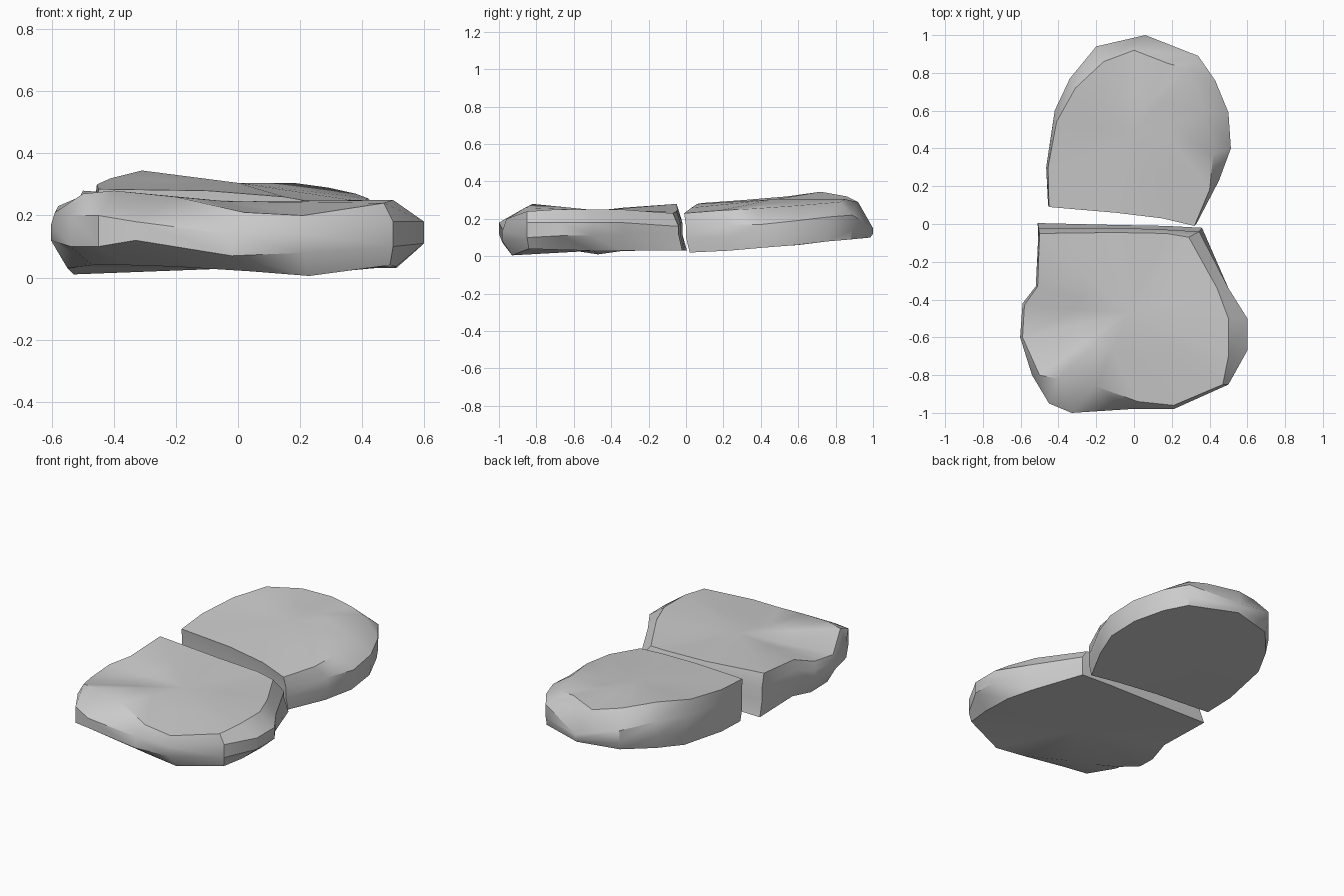
import bpy, bmesh, math
from mathutils import Vector


def slab(name, top, girth, bottom, crown):
    """Loft bottom rim -> girth band (low, high) -> top rim, then fan the caps."""
    bm = bmesh.new()
    outlines = [
        bottom,
        [(x, y, lo) for x, y, lo, hi in girth],
        [(x, y, hi) for x, y, lo, hi in girth],
        top,
    ]
    rings = [[bm.verts.new(p) for p in ring] for ring in outlines]
    n = len(top)
    for a, b in zip(rings, rings[1:]):
        for i in range(n):
            j = (i + 1) % n
            bm.faces.new((a[i], a[j], b[j], b[i]))
    # top cap: an inner ring keeps the worn surface gently curved
    c = Vector(crown)
    inner = [bm.verts.new(v.co.lerp(c, 0.5)) for v in rings[-1]]
    centre = bm.verts.new(c)
    for i in range(n):
        j = (i + 1) % n
        bm.faces.new((rings[-1][i], rings[-1][j], inner[j], inner[i]))
        bm.faces.new((inner[i], inner[j], centre))
    # bottom cap
    low = sum((v.co for v in rings[0]), Vector()) / n
    base = bm.verts.new(low)
    for i in range(n):
        bm.faces.new((rings[0][i], base, rings[0][(i + 1) % n]))
    bmesh.ops.recalc_face_normals(bm, faces=bm.faces)
    me = bpy.data.meshes.new(name)
    bm.to_mesh(me)
    bm.free()
    ob = bpy.data.objects.new(name, me)
    bpy.context.collection.objects.link(ob)
    bpy.ops.object.select_all(action='DESELECT')
    ob.select_set(True)
    bpy.context.view_layer.objects.active = ob
    bpy.ops.object.shade_smooth_by_angle(angle=math.radians(35))
    return ob


# Front stone: wide, flared, with an undercut front left corner
slab(
    "front_stone",
    top=[(-.50, -.05, .28), (-.10, -.045, .25), (.17, -.05, .24), (.29, -.07, .23),
         (.44, -.34, .25), (.50, -.50, .25), (.50, -.70, .25), (.47, -.85, .24),
         (.21, -.96, .20), (.02, -.94, .21), (-.20, -.86, .26), (-.40, -.82, .28),
         (-.50, -.80, .27), (-.59, -.60, .21), (-.58, -.43, .23), (-.51, -.33, .26)],
    girth=[(-.505, -.025, .12, .20), (-.10, -.02, .12, .18), (.17, -.03, .12, .18),
           (.345, -.04, .12, .16), (.50, -.34, .12, .18), (.60, -.50, .11, .18),
           (.60, -.67, .11, .18), (.50, -.85, .10, .18), (.21, -.98, .08, .14),
           (-.02, -.98, .07, .14), (-.33, -1.0, .12, .18), (-.45, -.95, .10, .20),
           (-.54, -.80, .10, .20), (-.603, -.60, .12, .17), (-.59, -.42, .12, .18),
           (-.52, -.33, .12, .20)],
    bottom=[(-.51, .005, .03), (-.10, -.005, .03), (.17, -.01, .03), (.36, -.02, .03),
            (.47, -.34, .03), (.51, -.50, .03), (.51, -.69, .035), (.49, -.84, .04),
            (.23, -.93, .005), (.04, -.92, .02), (-.20, -.82, .035), (-.36, -.76, .04),
            (-.47, -.70, .04), (-.55, -.60, .03), (-.53, -.47, .01), (-.50, -.33, .03)],
    crown=(-.03, -.47, .245))

# Back stone: tapered oval, highest towards the back left
slab(
    "back_stone",
    top=[(-.45, .09, .285), (-.10, .06, .28), (.15, .03, .26), (.32, -.01, .23),
         (.40, .18, .245), (.42, .37, .255), (.38, .58, .27), (.29, .82, .29),
         (.18, .85, .305), (0, .92, .29), (-.16, .86, .32), (-.31, .72, .345),
         (-.41, .54, .32), (-.455, .30, .30)],
    girth=[(-.455, .10, .10, .20), (-.10, .07, .10, .20), (.15, .04, .10, .18),
           (.33, 0, .10, .16), (.45, .23, .10, .17), (.513, .40, .11, .17),
           (.50, .59, .12, .19), (.43, .76, .14, .21), (.34, .89, .14, .22),
           (.06, 1.0, .12, .15), (-.20, .94, .15, .22), (-.34, .77, .16, .25),
           (-.42, .60, .14, .24), (-.465, .30, .12, .22)],
    bottom=[(-.45, .11, .03), (-.10, .08, .03), (.15, .05, .025), (.33, .02, .02),
            (.44, .23, .03), (.50, .40, .045), (.49, .59, .06), (.42, .76, .08),
            (.34, .88, .09), (.06, .985, .10), (-.19, .92, .095), (-.33, .76, .08),
            (-.41, .60, .06), (-.455, .30, .04)],
    crown=(0, .48, .305))
